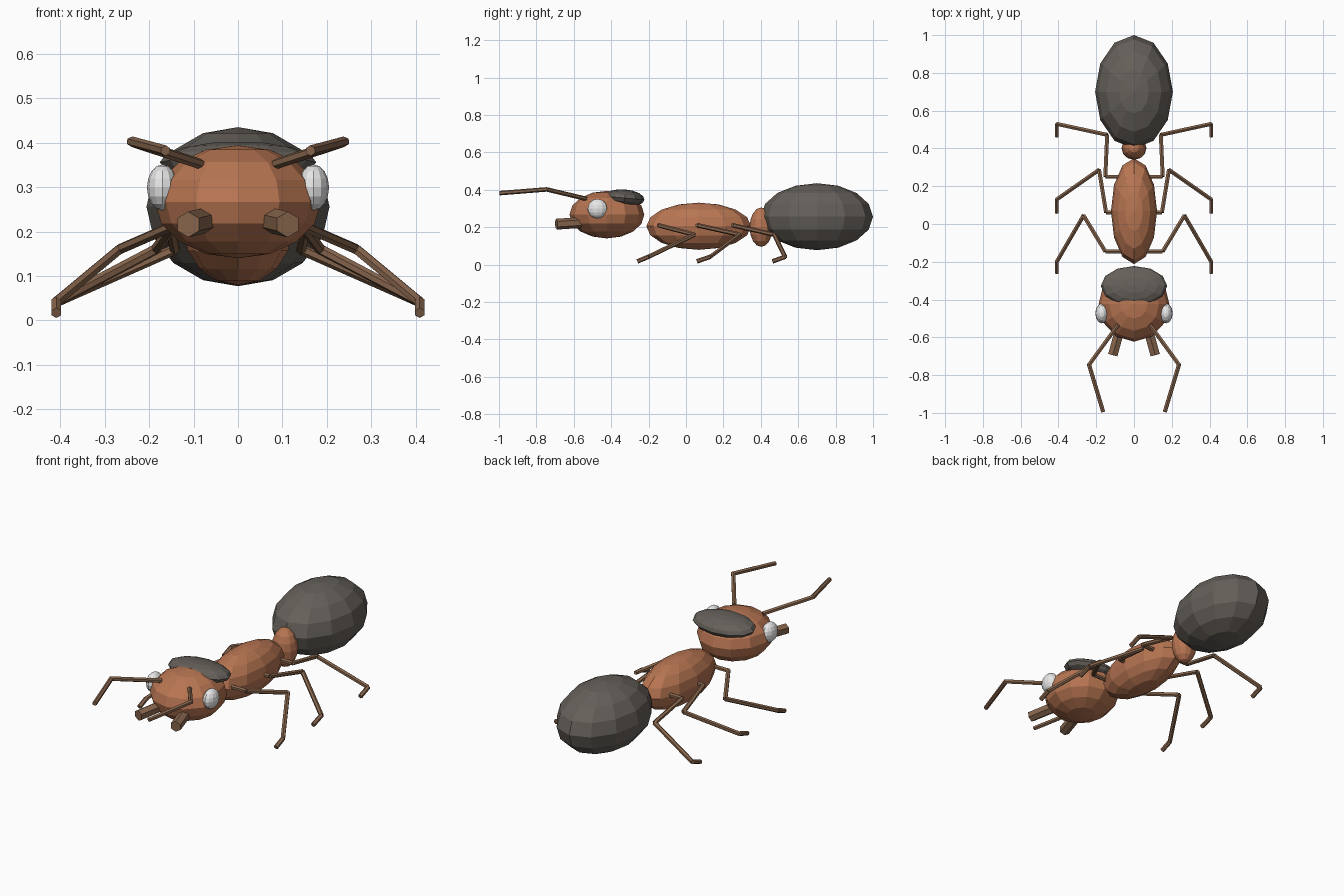
import bpy, bmesh
from math import radians
from mathutils import Vector, Matrix

if "Cube" in bpy.data.objects:
    bpy.data.objects.remove(bpy.data.objects["Cube"])


def material(name, rgb):
    m = bpy.data.materials.new(name)
    m.diffuse_color = (*rgb, 1)
    m.use_nodes = True
    m.node_tree.nodes["Principled BSDF"].inputs["Base Color"].default_value = m.diffuse_color
    return m


RUST = material("rust brown", (0.48, 0.18, 0.085))
DARK = material("dark grey", (0.13, 0.115, 0.10))
LIMB = material("limb brown", (0.25, 0.135, 0.075))
WHITE = material("eye white", (0.80, 0.80, 0.80))


def finish(bm, name, mat):
    bmesh.ops.recalc_face_normals(bm, faces=bm.faces)
    me = bpy.data.meshes.new(name)
    bm.to_mesh(me)
    bm.free()
    me.materials.append(mat)
    ob = bpy.data.objects.new(name, me)
    bpy.context.collection.objects.link(ob)
    return ob


def ellipsoid(name, mat, center, radii, tilt=0):
    bm = bmesh.new()
    xf = (Matrix.Translation(center) @ Matrix.Rotation(radians(tilt), 4, 'X')
          @ Matrix.Diagonal((*radii, 1)))
    bmesh.ops.create_uvsphere(bm, u_segments=12, v_segments=8, radius=1, matrix=xf)
    return finish(bm, name, mat)


def limb(name, mat, points, radius, side, sides=6):
    """Chain of straight prisms along the points, with mitred joints."""
    pts = [Vector((p[0] * side, p[1], p[2])) for p in points]
    dirs = [(b - a).normalized() for a, b in zip(pts, pts[1:])]
    bm = bmesh.new()
    axis = Vector((0, 0, 1))
    u = (axis - dirs[0] * axis.dot(dirs[0])).normalized()
    v = dirs[0].cross(u)
    start = [pts[0] + Matrix.Rotation(radians(360 * i / sides), 3, dirs[0]) @ u * radius
             for i in range(sides)]
    rings = [start]
    for i, d in enumerate(dirs):
        # slide the previous ring along the segment onto the joint plane
        n = (d + dirs[i + 1]).normalized() if i + 1 < len(dirs) else d
        rings.append([q + d * ((pts[i + 1] - q).dot(n) / d.dot(n)) for q in rings[-1]])
    vr = [[bm.verts.new(q) for q in r] for r in rings]
    for a, b in zip(vr, vr[1:]):
        for k in range(sides):
            j = (k + 1) % sides
            bm.faces.new((a[k], a[j], b[j], b[k]))
    bm.faces.new(vr[0])
    bm.faces.new(vr[-1])
    return finish(bm, name, mat)


# Body
ellipsoid("abdomen", DARK, (0, 0.70, 0.256), (0.206, 0.30, 0.179))
ellipsoid("waist", RUST, (0, 0.402, 0.20), (0.066, 0.062, 0.105))
ellipsoid("thorax", RUST, (0, 0.068, 0.205), (0.122, 0.28, 0.126))
ellipsoid("head", RUST, (0, -0.423, 0.267), (0.187, 0.20, 0.127))
ellipsoid("head_cap", DARK, (0, -0.328, 0.356), (0.176, 0.106, 0.046), -5)

# Leg paths: root, hip, knee, ankle, toe
LEGS = {
    "front_leg": [(0.05, -0.145, 0.21), (0.152, -0.145, 0.21), (0.267, 0.045, 0.16),
                  (0.409, -0.20, 0.042), (0.409, -0.26, 0.017)],
    "middle_leg": [(0.05, 0.062, 0.21), (0.148, 0.062, 0.21), (0.185, 0.287, 0.16),
                   (0.409, 0.13, 0.042), (0.409, 0.058, 0.017)],
    "hind_leg": [(0.05, 0.25, 0.21), (0.152, 0.25, 0.21), (0.142, 0.472, 0.16),
                 (0.409, 0.53, 0.042), (0.409, 0.462, 0.017)],
}

for side, tag in ((1, "right"), (-1, "left")):
    for name, path in LEGS.items():
        # the foot is a separate piece so the sharp ankle fold stays clean
        limb(f"{name}_{tag}", LIMB, path[:2], 0.012, side)
        limb(f"{name}_thigh_{tag}", LIMB, path[1:3], 0.012, side)
        limb(f"{name}_shin_{tag}", LIMB, path[2:4], 0.012, side)
        limb(f"{name}_foot_{tag}", LIMB, path[3:], 0.012, side)
    # Head details
    limb(f"antenna_{tag}", LIMB, [(0.085, -0.535, 0.352), (0.238, -0.745, 0.402),
                                  (0.163, -0.995, 0.382)], 0.012, side)
    limb(f"mandible_{tag}", LIMB, [(0.07, -0.54, 0.226), (0.112, -0.693, 0.216)],
         0.029, side)
    ellipsoid(f"eye_{tag}", WHITE, (0.17 * side, -0.473, 0.299), (0.035, 0.053, 0.052))
